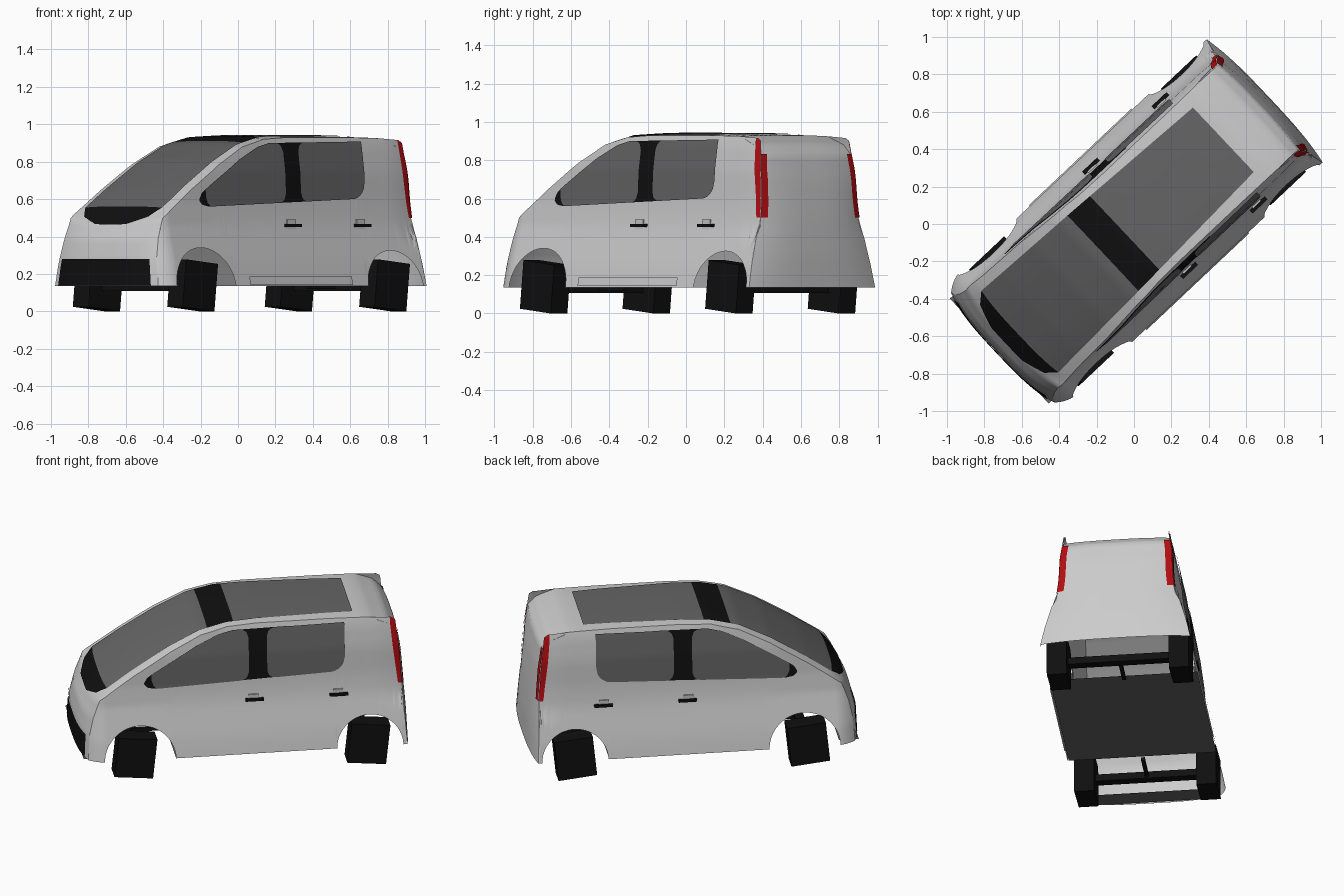
import bpy, math
from mathutils import Vector, Matrix

if "Cube" in bpy.data.objects:
    bpy.data.objects.remove(bpy.data.objects["Cube"])

ROT = Matrix.Rotation(math.radians(-46.7), 4, 'Z')   # whole van is turned on the spot


def mat(name, c):
    m = bpy.data.materials.new(name)
    m.diffuse_color = (*c, 1)
    m.use_nodes = True
    m.node_tree.nodes["Principled BSDF"].inputs["Base Color"].default_value = m.diffuse_color
    return m


BLACK = mat("black", (.005, .005, .005))
GLASS = mat("dark_glass", (.13, .13, .13))
RED = mat("red", (.45, .004, .006))


def interp(tab, x, k=1):
    if x <= tab[0][0]:
        return tab[0][k]
    for a, b in zip(tab, tab[1:]):
        if x <= b[0]:
            return a[k] + (b[k] - a[k]) * (x - a[0]) / (b[0] - a[0])
    return tab[-1][k]


def span(a, b, n):
    return [a + (b - a) * i / n for i in range(n + 1)]


def grid(name, cols, m=None, mirror=False, flip=False):
    """Surface through columns of points, optionally mirrored across the centre plane."""
    verts, faces = [], []
    n = len(cols[0])
    for sx in ((1, -1) if mirror else (1,)):
        o = len(verts)
        verts += [ROT @ Vector((p[0] * sx, p[1], p[2])) for c in cols for p in c]
        for i in range(len(cols) - 1):
            for j in range(n - 1):
                q = [o + i*n + j, o + (i+1)*n + j, o + (i+1)*n + j + 1, o + i*n + j + 1]
                faces.append(q[::-1] if (sx < 0) != flip else q)
    me = bpy.data.meshes.new(name)
    me.from_pydata(verts, [], faces)
    me.validate()
    me.polygons.foreach_set("use_smooth", [True] * len(me.polygons))
    ob = bpy.data.objects.new(name, me)
    bpy.context.collection.objects.link(ob)
    if m:
        me.materials.append(m)
    return ob


def box(name, loc, size, m=None, pitch=0):
    bpy.ops.mesh.primitive_cube_add(size=1)
    ob = bpy.context.object
    ob.name = name
    ob.data.transform(ROT @ Matrix.Translation(loc) @ Matrix.Rotation(pitch, 4, 'X')
                      @ Matrix.Diagonal((*size, 1)))
    if m:
        ob.data.materials.append(m)


# half width by height, centre-line profile (y, z), and edge profile (y, z)
H = [(.135, .452), (.25, .428), (.35, .4), (.46, .37), (.58, .354), (.75, .345), (.9, .322), (.93, .31)]
CENTRE = [(-1.003, .135), (-.998, .28), (-.975, .38), (-.93, .465), (-.848, .56), (-.685, .67),
          (-.46, .805), (-.27, .895), (-.11, .93), (.07, .937), (.5, .937), (.745, .93),
          (.87, .885), (.925, .83), (.95, .7), (.972, .5), (.986, .3), (.99, .135)]
EDGE = [(-.965, .135), (-.955, .28), (-.93, .39), (-.89, .5), (-.82, .55), (-.685, .644),
        (-.46, .785), (-.273, .88), (-.11, .92), (.067, .93), (.5, .93), (.745, .925),
        (.86, .88), (.91, .83), (.928, .7), (.94, .5), (.95, .3), (.96, .135)]
# the side panels carry on past the sloping hatch as small fins
SIDE_TOP = EDGE[:12] + [(.88, .916), (.905, .9)] + EDGE[14:]
ARCHES = [(-.655, .215, .205), (.735, .2, .19)]


def hx(y, z):
    x = interp(H, z) - .05 * max(0, (-.85 - y) / .115) ** 2
    return x - .015 * max(0, (y - .75) / .2) ** 2 * (z > .4)


def sill(y):
    for c, r, h in ARCHES:
        if abs(y - c) < r:
            return .135 + h * math.sqrt(1 - ((y - c) / r) ** 2)
    return .135


def side(name, ys, lo, hi, m=None, off=0.0, rows=14):
    cols = []
    for y in ys:
        a, b = lo(y), hi(y)
        cols.append([(hx(y, z) + off, y, z) for z in span(min(a, b), b, rows)])
    return grid(name, cols, m, mirror=True)


def top_point(t, s, off=0.0):
    i = min(int(t), len(CENTRE) - 2)
    f = t - i
    cy, cz, ey, ez = [tab[i][k] * (1-f) + tab[i+1][k] * f for tab in (CENTRE, EDGE) for k in (0, 1)]
    w = abs(s) ** 3
    p = Vector((s * hx(ey, ez), cy + (ey - cy) * w, cz + (ez - cz) * w))
    return p + Vector((0, p.y, p.z - .45)).normalized() * off


def t_at(y):
    return interp([(c[0], i) for i, c in enumerate(CENTRE)], y)


def top_panel(name, y0, y1, halfwidth, m, off=.007, n=24):
    cols = []
    for y in span(y0, y1, n):
        t = t_at(y)
        w = interp(halfwidth, y) / top_point(t, 1).x
        cols.append([top_point(t, s, off) for s in span(-w, w, 12)])
    return grid(name, cols, m, flip=True)


# body shell
ys = set(span(-.965, .96, 150)) | {p[0] for p in SIDE_TOP}
for c, r, h in ARCHES:
    ys |= {c - r * math.cos(a) for a in span(0, math.pi, 28)}
side("body_side", sorted(ys), sill, lambda y: interp(SIDE_TOP, y))
grid("body_centre", [[top_point(t, s) for s in span(-1, 1, 24)] for t in span(0, 17, 68)], flip=True)

# glass strip over nose and roof
STRIP = [(-.93, .12), (-.9, .25), (-.848, .30), (-.22, .277), (.65, .237)]
top_panel("windscreen_base", -.93, -.848, STRIP, BLACK)
top_panel("windscreen", -.848, -.224, STRIP, GLASS)
top_panel("roof_band", -.224, -.068, STRIP, BLACK)
top_panel("roof_glass", -.068, .651, STRIP, GLASS)

# front bumper insert
grid("front_bumper", [[top_point(t, s, .006) for s in span(-.9, .9, 16)] for t in span(.03, 1, 4)],
     BLACK, flip=True)

# side windows: black surround with glass set on top
WTOP = [(-.62, .6), (-.6, .635), (-.52, .685), (-.31, .812), (-.17, .878), (-.08, .9), (.6, .908)]
WBOT = [(-.62, .59), (-.6, .568), (-.55, .56), (.5, .6)]
top_w = lambda y: interp(WTOP, y)
bot_w = lambda y: interp(WBOT, y)


def corner(y, end, r):
    d = min(max(abs(end - y), 0), r)
    return r - math.sqrt(max(0, r * r - (r - d) ** 2))


side("window_surround", span(-.62, .25, 50), bot_w, top_w, BLACK, .004)
side("front_window", span(-.575, .014, 50),
     lambda y: bot_w(y) + corner(y, .014, .05) + corner(y, -.575, .05),
     lambda y: top_w(y) - corner(y, .014, .05), GLASS, .008)
side("rear_window", span(.125, .595, 50),
     lambda y: bot_w(y) + corner(y, .125, .05) + corner(y, .595, .095),
     lambda y: top_w(y) - corner(y, .125, .05), GLASS, .008)

# tail lights: side strip plus the part wrapping onto the hatch
LB = [(.872, .89), (.885, .75), (.916, .5), (.94, .5)]
side("tail_light_side", span(.872, .94, 24), lambda y: interp(LB, y),
     lambda y: interp(SIDE_TOP, y), RED, .005)
grid("tail_light_rear", [[top_point(t, s, .006) for s in span(.89, 1.01, 5)] for t in span(13, 15, 12)],
     RED, mirror=True, flip=True)

# sill trim and door handles
side("sill_trim", span(-.34, .413, 20), lambda y: .142, lambda y: .187, None, .008, 3)
for sx in (-1, 1):
    for y in (.04, .55):
        box("handle_plate", (sx * .37, y, .465), (.012, .06, .05))
        box("door_handle", (sx * .383, y + .005, .459), (.022, .11, .014), BLACK)

# floor panels
for name, y0, y1, w in (("floor", -.44, .53, .445), ("front_floor", -.99, -.87, .385)):
    grid(name, [[(-w, y, .136), (w, y, .136)] for y in (y0, y1)], GLASS)

# wheels, axles and short drive shafts
for y, d in ((-.68, 1), (.73, -1)):
    for sx in (-1, 1):
        box("wheel", (sx * .368, y, .139), (.12, .235, .255), BLACK, math.radians(-6))
    box("axle", (0, y, .13), (.66, .055, .045), BLACK)
    box("drive_shaft", (0, y + d * .12, .13), (.022, .2, .022), BLACK)
